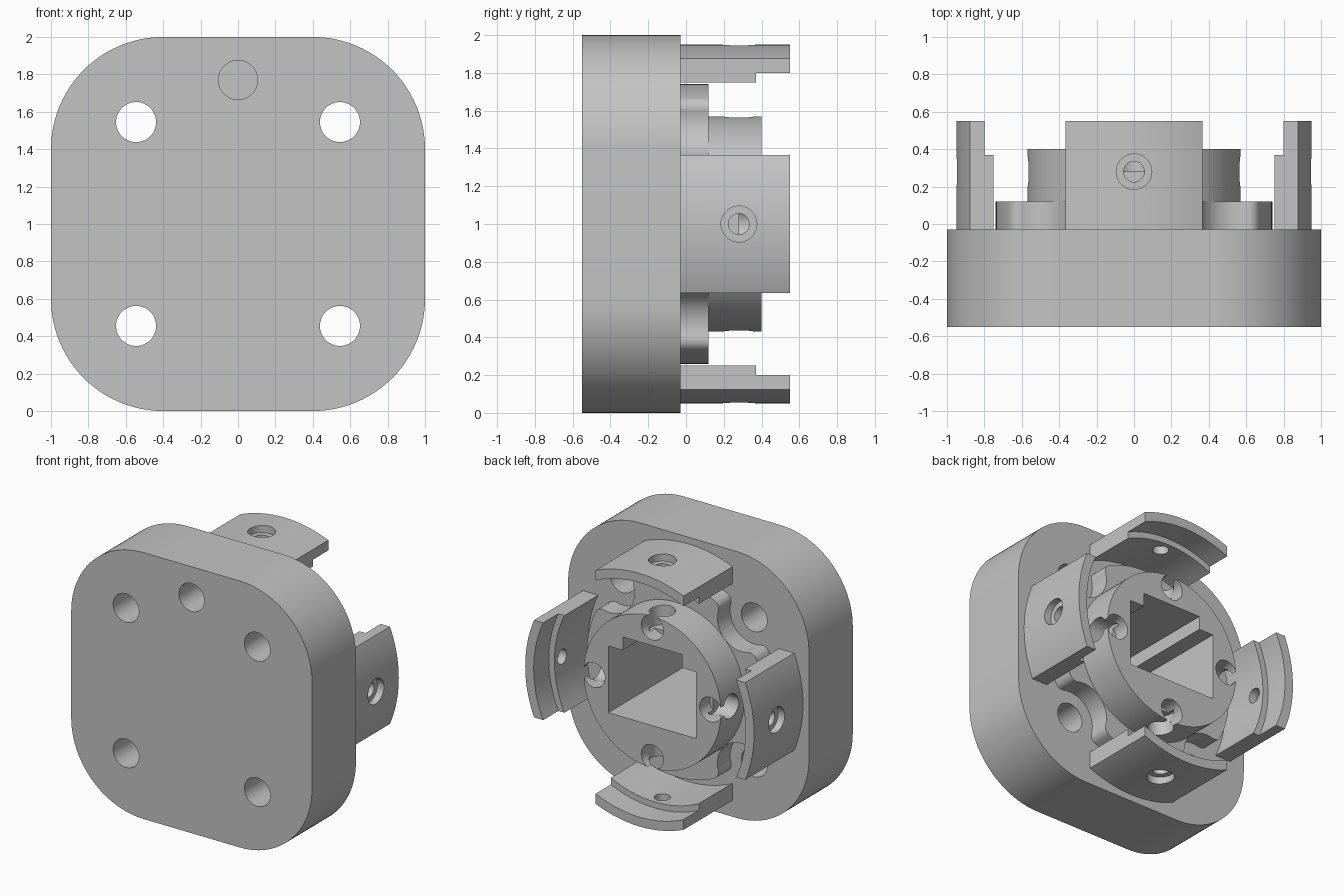
import bpy, bmesh
from math import sin, cos, pi, radians, acos, hypot, asin
from mathutils import Matrix

old = bpy.data.objects.get("Cube")
if old:
    bpy.data.objects.remove(old, do_unlink=True)

AXIS = (0, 0, 1)          # the part's centre line runs along y through here
BACK = -0.03              # rear face of the plate
QUARTERS = [i * pi / 2 for i in range(4)]

grey = bpy.data.materials.new("plain_grey")
grey.use_nodes = True
grey.diffuse_color = (0.55, 0.55, 0.55, 1)
grey.node_tree.nodes["Principled BSDF"].inputs["Base Color"].default_value = grey.diffuse_color


def arc(cx, cz, r, a0, a1, n):
    """Points on an arc, angles in degrees."""
    steps = [radians(a0 + (a1 - a0) * i / n) for i in range(n + 1)]
    return [(cx + r * cos(a), cz + r * sin(a)) for a in steps]


def circle(cx, cz, r, n=64):
    return arc(cx, cz, r, 0, 360, n)[:-1]


def finish(name, bm):
    bmesh.ops.recalc_face_normals(bm, faces=bm.faces)
    mesh = bpy.data.meshes.new(name)
    bm.to_mesh(mesh)
    bm.free()
    mesh.materials.append(grey)
    ob = bpy.data.objects.new(name, mesh)
    ob.location = AXIS
    bpy.context.collection.objects.link(ob)
    return ob


def prism(name, outline, y0, y1):
    """Extrude an (x, z) outline along y."""
    bm = bmesh.new()
    face = bm.faces.new([bm.verts.new((x, y0, z)) for x, z in outline])
    new = bmesh.ops.extrude_face_region(bm, geom=[face])["geom"]
    moved = [v for v in new if isinstance(v, bmesh.types.BMVert)]
    bmesh.ops.translate(bm, vec=(0, y1 - y0, 0), verts=moved)
    return finish(name, bm)


def radial_rod(r, y, inner, outer, turn=0):
    """Rod pointing away from the centre line, used for drilling."""
    bm = bmesh.new()
    place = Matrix.Rotation(turn, 4, 'Y') @ Matrix.Translation((0, y, (inner + outer) / 2))
    bmesh.ops.create_cone(bm, cap_ends=True, segments=40, radius1=r, radius2=r,
                          depth=outer - inner, matrix=place)
    return finish("drill", bm)


def cut(ob, cutter):
    mod = ob.modifiers.new("cut", 'BOOLEAN')
    mod.operation, mod.solver, mod.object = 'DIFFERENCE', 'EXACT', cutter
    bpy.context.view_layer.update()
    bpy.ops.object.select_all(action='DESELECT')
    bpy.context.view_layer.objects.active = ob
    ob.select_set(True)
    bpy.ops.object.modifier_apply(modifier=mod.name)
    bpy.data.objects.remove(cutter, do_unlink=True)


def smooth(ob):
    bpy.ops.object.select_all(action='DESELECT')
    bpy.context.view_layer.objects.active = ob
    ob.select_set(True)
    bpy.ops.object.shade_smooth_by_angle(angle=radians(28))


def bore():
    """Wide keyed slot that runs down the middle."""
    half = [(0.365, -0.25), (0.365, 0.25), (0.245, 0.25), (0.245, 0.35)]
    return prism("bore", half + [(-x, z) for x, z in reversed(half)], -0.5, 0.6)


# Rounded square plate with four through holes and one blind hole
outline = []
for i, (sx, sz) in enumerate([(1, 1), (-1, 1), (-1, -1), (1, -1)]):
    outline += arc(0.4 * sx, 0.4 * sz, 0.6, 90 * i, 90 * i + 90, 24)
plate = prism("base_plate", outline, -0.55, BACK)
for sx in (-1, 1):
    for sz in (-1, 1):
        cut(plate, prism("drill", circle(0.545 * sx, 0.545 * sz, 0.107, 48), -0.7, 0.2))
cut(plate, prism("drill", circle(0, 0.77, 0.105, 48), -0.7, -0.22))
cut(plate, bore())
smooth(plate)

# Flange: disc with a rounded scallop around each screw hole
R, D, S, F = 0.74, 0.545 * 2 ** 0.5, 0.2, 0.06
to_deg = 180 / pi
spread = acos(((R - F) ** 2 + D ** 2 - (S + F) ** 2) / (2 * (R - F) * D))
lean = asin((R - F) * sin(spread) / (S + F))   # angle seen from the hole centre
sp, ln = spread * to_deg, lean * to_deg
outline = []
for i in range(4):
    mid = 45 + 90 * i
    hole = arc(0, 0, D, mid, mid, 1)[0]
    low = arc(0, 0, R - F, mid - sp, mid - sp, 1)[0]
    high = arc(0, 0, R - F, mid + sp, mid + sp, 1)[0]
    outline += arc(*low, F, mid - sp, mid + ln, 10)
    outline += arc(*hole, S, mid + 180 + ln, mid + 180 - ln, 24)[1:-1]
    outline += arc(*high, F, mid - ln, mid + sp, 10)
    outline += arc(0, 0, R, mid + sp, mid + 90 - sp, 14)[1:-1]
flange = prism("flange", outline, BACK, 0.12)
cut(flange, bore())
smooth(flange)

# Hub with radial screw holes that meet round pockets in the end face
hub = prism("hub", circle(0, 0, 0.57, 128), 0.1, 0.4)
cut(hub, bore())
for a in QUARTERS:
    cut(hub, radial_rod(0.09, 0.28, 0.42, 0.7, a))
    cut(hub, prism("drill", circle(0.485 * sin(a), 0.485 * cos(a), 0.092, 40), 0.28, 0.5))
smooth(hub)

# Curved tabs: stepped inside, counterbored outside
W, OUTER, INNER, STEP = 0.365, 0.95, 0.834, 0.88
ao, ai = asin(W / OUTER) * to_deg, asin(W / INNER) * to_deg
outline = arc(0, 0, OUTER, 90 - ao, 90 + ao, 24) + arc(0, 0, INNER, 90 + ai, 90 - ai, 24)
tab = prism("tab_top", outline, BACK, 0.55)
cut(tab, prism("drill", circle(0, 0, STEP, 128), 0.37, 0.7))
cut(tab, radial_rod(0.055, 0.28, 0.7, 1.1))
cut(tab, radial_rod(0.095, 0.28, 0.895, 1.1))
smooth(tab)
for name, a in zip(("tab_left", "tab_bottom", "tab_right"), QUARTERS[1:]):
    copy = bpy.data.objects.new(name, tab.data)
    copy.location = AXIS
    copy.rotation_euler = (0, a, 0)
    bpy.context.collection.objects.link(copy)
